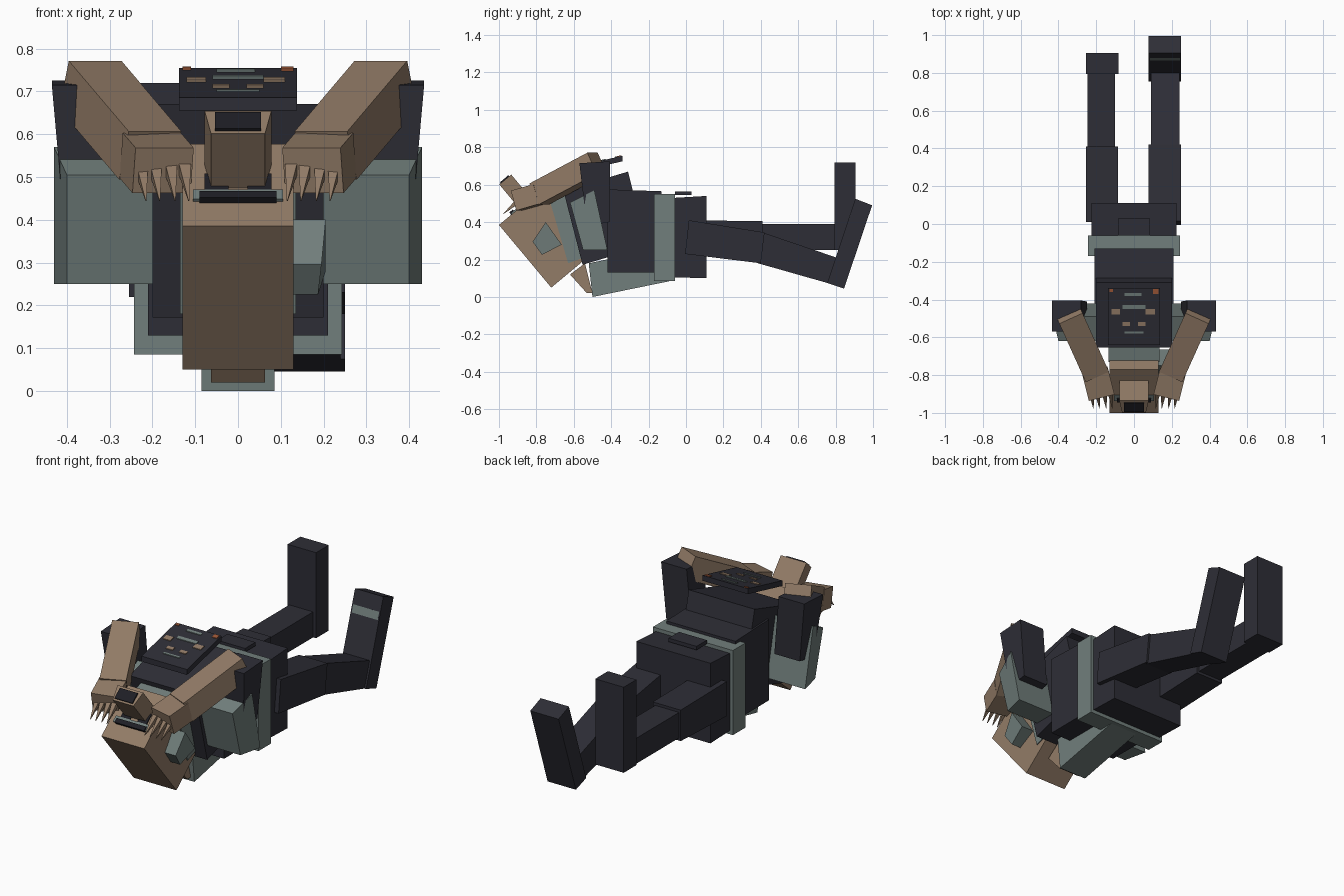
import bpy, bmesh
from mathutils import Vector

def material(name, rgb):
    m = bpy.data.materials.new(name)
    m.diffuse_color = (*rgb, 1)
    return m

TAN = material("tan fur", (0.29, 0.20, 0.135))
GRAY = material("gray green cloth", (0.165, 0.21, 0.20))
DARK = material("dark cloth", (0.027, 0.027, 0.037))
BLACK = material("near black", (0.013, 0.013, 0.018))
ORANGE = material("orange", (0.35, 0.10, 0.04))

def finish(name, bm, mat):
    bmesh.ops.recalc_face_normals(bm, faces=bm.faces)
    me = bpy.data.meshes.new(name)
    bm.to_mesh(me)
    bm.free()
    me.materials.append(mat)
    ob = bpy.data.objects.new(name, me)
    bpy.context.collection.objects.link(ob)
    return ob

def prism(name, profile, x0, x1, mat):
    """Extrude a (y, z) outline from x0 to x1; x0/x1 may be one value per point."""
    n = len(profile)
    x0 = x0 if isinstance(x0, list) else [x0] * n
    x1 = x1 if isinstance(x1, list) else [x1] * n
    bm = bmesh.new()
    a = [bm.verts.new((x, *p)) for x, p in zip(x0, profile)]
    b = [bm.verts.new((x, *p)) for x, p in zip(x1, profile)]
    bm.faces.new(a)
    bm.faces.new(b[::-1])
    for i in range(n):
        j = (i + 1) % n
        bm.faces.new((a[i], b[i], b[j], a[j]))
    return finish(name, bm, mat)

def rect(y0, y1, z0, z1):
    return [(y0, z0), (y1, z0), (y1, z1), (y0, z1)]

def limb(name, a, b, w, h, mat, tip=1.0):
    """Box from a to b, w wide and h thick, scaled by tip at b."""
    a, b = Vector(a), Vector(b)
    d = (b - a).normalized()
    side = d.cross(Vector((0, 0, 1))).normalized()
    up = side.cross(d)
    bm = bmesh.new()
    rings = []
    for p, k in ((a, 1), (b, tip)):
        rings.append([bm.verts.new(p + side * sx * w * k / 2 + up * sz * h * k / 2)
                      for sx, sz in ((-1, -1), (1, -1), (1, 1), (-1, 1))])
    r, s = rings
    bm.faces.new(r)
    bm.faces.new(s[::-1])
    for i in range(4):
        j = (i + 1) % 4
        bm.faces.new((r[i], s[i], s[j], r[j]))
    return finish(name, bm, mat)

# ---- head: local frame, t runs along the face, n points out of it ----
def hp(t, n):
    return (-1 + 0.767 * t - 0.64 * n, 0.385 + 0.64 * t + 0.767 * n)

def hrect(t0, t1, n0, n1):
    return [hp(t0, n0), hp(t1, n0), hp(t1, n1), hp(t0, n1)]

prism("head", hrect(0, 0.30, -0.437, 0), -0.13, 0.13, TAN)
w = [0.063, 0.078, 0.078, 0.063]
prism("snout", hrect(0.14, 0.223, -0.01, 0.165), [-v for v in w], w, TAN)
prism("nose", hrect(0.15, 0.21, 0.16, 0.172), -0.054, 0.054, BLACK)
prism("brow", hrect(0.085, 0.11, 0, 0.016), -0.09, 0.09, BLACK)
prism("brow_trim", hrect(0.09, 0.125, 0, 0.008), -0.105, 0.105, GRAY)
for s in (-1, 1):
    prism("eye", hrect(0.125, 0.185, 0, 0.006), s * 0.022, s * 0.078, BLACK)
prism("ear", [(-0.82, 0.295), (-0.75, 0.40), (-0.665, 0.28), (-0.77, 0.225)],
      0.12, [0.195, 0.205, 0.205, 0.187], GRAY)

# ---- torso ----
prism("collar", [(-0.73, 0.52), (-0.62, 0.55), (-0.52, 0.22), (-0.63, 0.18)], -0.135, 0.135, GRAY)
prism("chest", [(-0.655, 0.567), (-0.31, 0.67), (-0.21, 0.275), (-0.553, 0.172)], -0.2, 0.2, DARK)
prism("waist", [(-0.42, 0.13), (-0.13, 0.13), (-0.13, 0.565), (-0.42, 0.575)], -0.21, 0.21, DARK)
prism("belt", rect(-0.17, -0.06, 0.085, 0.55), -0.243, 0.243, GRAY)
prism("hips", [(-0.06, 0.105), (0.11, 0.10), (0.11, 0.54), (-0.06, 0.53)], -0.225, 0.225, DARK)
prism("buckle", rect(-0.06, 0.03, 0.545, 0.565), -0.085, 0.085, DARK)

# ---- tail folded beneath the back ----
prism("tail", [(-0.50, 0.0), (-0.06, 0.09), (-0.09, 0.27), (-0.52, 0.18)], -0.085, 0.085, GRAY)
prism("tail_tip", [(-0.62, 0.12), (-0.54, 0.18), (-0.50, 0.02), (-0.53, 0.02)], -0.063, 0.063, TAN)

# ---- chest panel floating above the torso, with small coloured patches ----
def panel_z(y):
    return 0.685 + (y + 0.64) * 0.07 / 0.3

def panel(name, y0, y1, x0, x1, lo, hi, mat):
    prism(name, [(y0, panel_z(y0) + lo), (y1, panel_z(y1) + lo),
                 (y1, panel_z(y1) + hi), (y0, panel_z(y0) + hi)], x0, x1, mat)

panel("chest_panel", -0.64, -0.34, -0.138, 0.138, -0.03, 0, DARK)
for x0, x1, y0, y1, m in ((0.10, 0.13, -0.37, -0.345, ORANGE), (-0.13, -0.11, -0.36, -0.345, ORANGE),
                          (-0.05, 0.04, -0.38, -0.365, GRAY), (-0.06, 0.06, -0.45, -0.43, GRAY),
                          (-0.12, -0.075, -0.48, -0.45, TAN), (0.06, 0.11, -0.48, -0.45, TAN),
                          (-0.06, -0.02, -0.54, -0.52, TAN), (0.02, 0.06, -0.54, -0.52, TAN),
                          (-0.05, 0.05, -0.58, -0.57, GRAY)):
    panel("panel_patch", y0, y1, x0, x1, 0, 0.004, m)

# ---- shoulders, arms and claws ----
for s in (-1, 1):
    prism("shoulder_pad", [(-0.62, 0.505), (-0.49, 0.57), (-0.42, 0.25), (-0.55, 0.25)],
          s * 0.20, [s * 0.40, s * 0.43, s * 0.43, s * 0.40], GRAY)
    prism("upper_arm", [(-0.57, 0.715), (-0.405, 0.725), (-0.41, 0.40), (-0.53, 0.38)],
          [s * 0.28, s * 0.28, s * 0.25, s * 0.25],
          [s * 0.435, s * 0.435, s * 0.405, s * 0.405], DARK)
    limb("forearm", (s * 0.345, -0.475, 0.715), (s * 0.205, -0.785, 0.55), 0.135, 0.125, TAN)
    limb("hand", (s * 0.205, -0.785, 0.55), (s * 0.175, -0.905, 0.515), 0.14, 0.11, TAN)
    for k in (-0.05, -0.018, 0.018, 0.05):
        x = s * 0.175 + k
        limb("claw", (x, -0.89, 0.52), (x - s * 0.01, -0.975, 0.445), 0.028, 0.028, TAN, 0.08)

# ---- right leg, bent ----
prism("right_thigh", [(0.015, 0.41), (0.42, 0.345), (0.40, 0.18), (-0.005, 0.23)], 0.078, 0.25, DARK)
prism("right_shin", [(0.41, 0.345), (0.835, 0.20), (0.79, 0.065), (0.385, 0.18)], 0.09, 0.24, DARK)
prism("right_foot", [(0.905, 0.525), (0.995, 0.49), (0.845, 0.045), (0.755, 0.075)], 0.078, 0.25, DARK)
prism("foot_patch", [(0.879, 0.45), (0.883, 0.448), (0.845, 0.325), (0.841, 0.327)], 0.085, 0.243, GRAY)

# ---- left leg, straight ----
prism("left_thigh", [(0.01, 0.41), (0.41, 0.405), (0.41, 0.235), (0.01, 0.22)], -0.255, -0.085, DARK)
prism("left_shin", [(0.40, 0.39), (0.82, 0.39), (0.82, 0.25), (0.40, 0.25)], -0.245, -0.10, DARK)
prism("left_foot", rect(0.795, 0.905, 0.25, 0.72), -0.255, -0.082, DARK)
